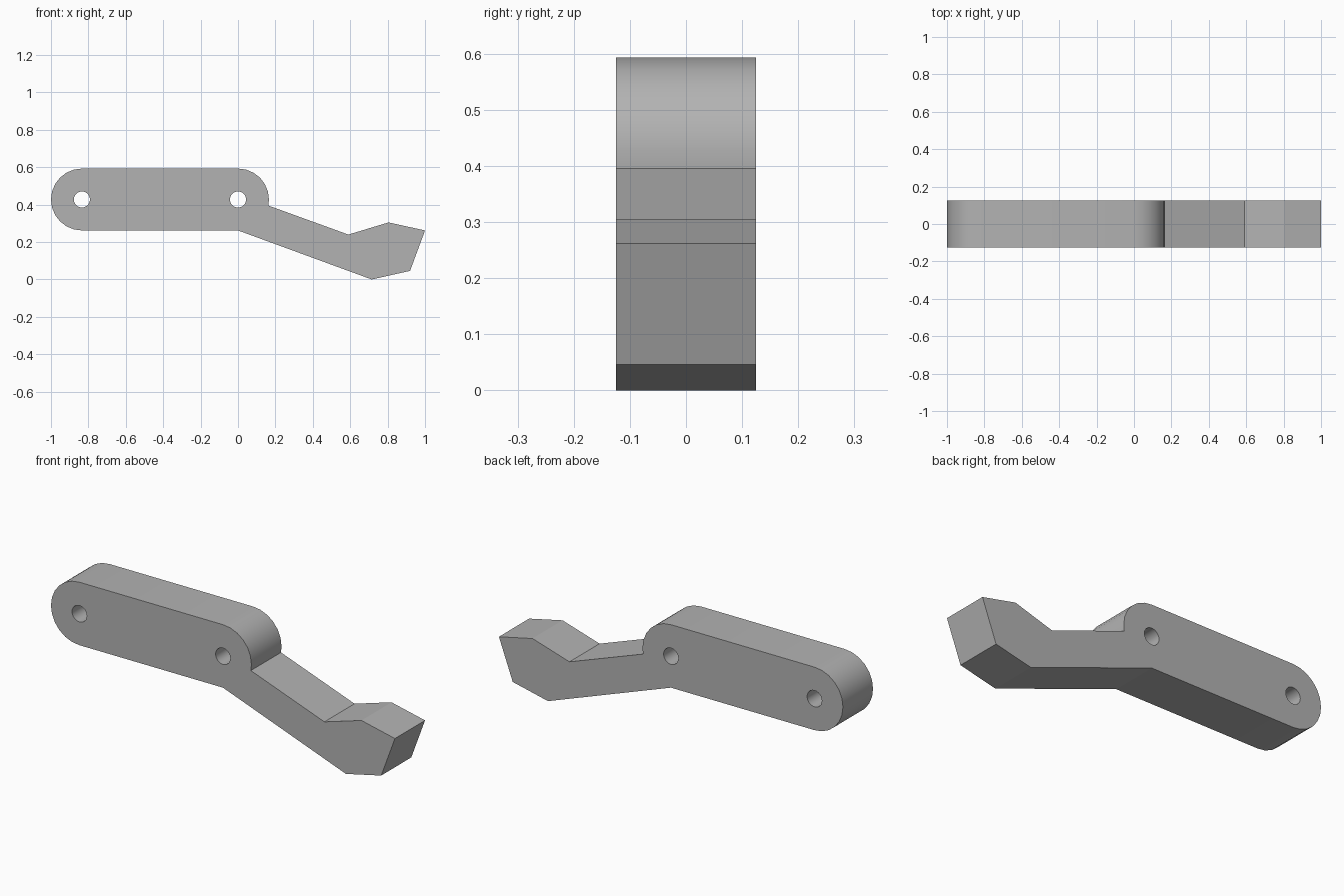
import bpy
import math

cube = bpy.data.objects.get("Cube")
if cube:
    bpy.data.objects.remove(cube, do_unlink=True)

RADIUS, AXIS_Z, LEFT_X, RIGHT_X = 0.1655, 0.4275, -0.8345, 0.0
HOLE_RADIUS, HALF_WIDTH = 0.043, 0.125


def arc(cx, radius, degrees):
    """Points on a circle about a pivot, in the side profile plane."""
    return [(cx + radius * math.cos(math.radians(a)),
             AXIS_Z + radius * math.sin(math.radians(a))) for a in degrees]


# Side outline: rounded bar, then the bent arm with its hooked tip
outline = arc(LEFT_X, RADIUS, range(270, 89, -15))
outline += arc(RIGHT_X, RADIUS, [*range(90, -1, -15), -11.3])
outline += [(0.59, 0.24), (0.805, 0.305), (1.0, 0.262), (0.92, 0.046), (0.715, 0.0)]
outline += [(0.0, AXIS_Z - RADIUS)]

# Pivot holes through the bar
holes = [arc(x, HOLE_RADIUS, range(0, 360, 15)) for x in (LEFT_X, RIGHT_X)]

# Filled flat curve, extruded to the lever's width
curve = bpy.data.curves.new("lever_profile", "CURVE")
curve.dimensions = "2D"
curve.fill_mode = "BOTH"
curve.extrude = HALF_WIDTH
for loop in [outline, *holes]:
    spline = curve.splines.new("POLY")
    spline.points.add(len(loop) - 1)
    for point, (x, z) in zip(spline.points, loop):
        point.co = (x, z, 0, 1)
    spline.use_cyclic_u = True

lever = bpy.data.objects.new("lever_arm", curve)
bpy.context.collection.objects.link(lever)
lever.rotation_euler.x = math.pi / 2

# Solid mesh with smooth round ends and crisp corners
bpy.ops.object.select_all(action="DESELECT")
lever.select_set(True)
bpy.context.view_layer.objects.active = lever
bpy.ops.object.convert(target="MESH")
lever = bpy.context.object
bpy.ops.object.transform_apply(location=False, rotation=True, scale=False)
bpy.ops.object.mode_set(mode="EDIT")
bpy.ops.mesh.select_all(action="SELECT")
bpy.ops.mesh.remove_doubles(threshold=0.0005)
bpy.ops.mesh.normals_make_consistent(inside=False)
bpy.ops.object.mode_set(mode="OBJECT")
bpy.ops.object.shade_smooth_by_angle(angle=math.radians(18))

# Plain grey finish
grey = bpy.data.materials.new("plain_grey")
grey.use_nodes = True
colour = (0.45, 0.45, 0.45, 1)
grey.diffuse_color = colour
grey.node_tree.nodes["Principled BSDF"].inputs["Base Color"].default_value = colour
lever.data.materials.clear()
lever.data.materials.append(grey)
